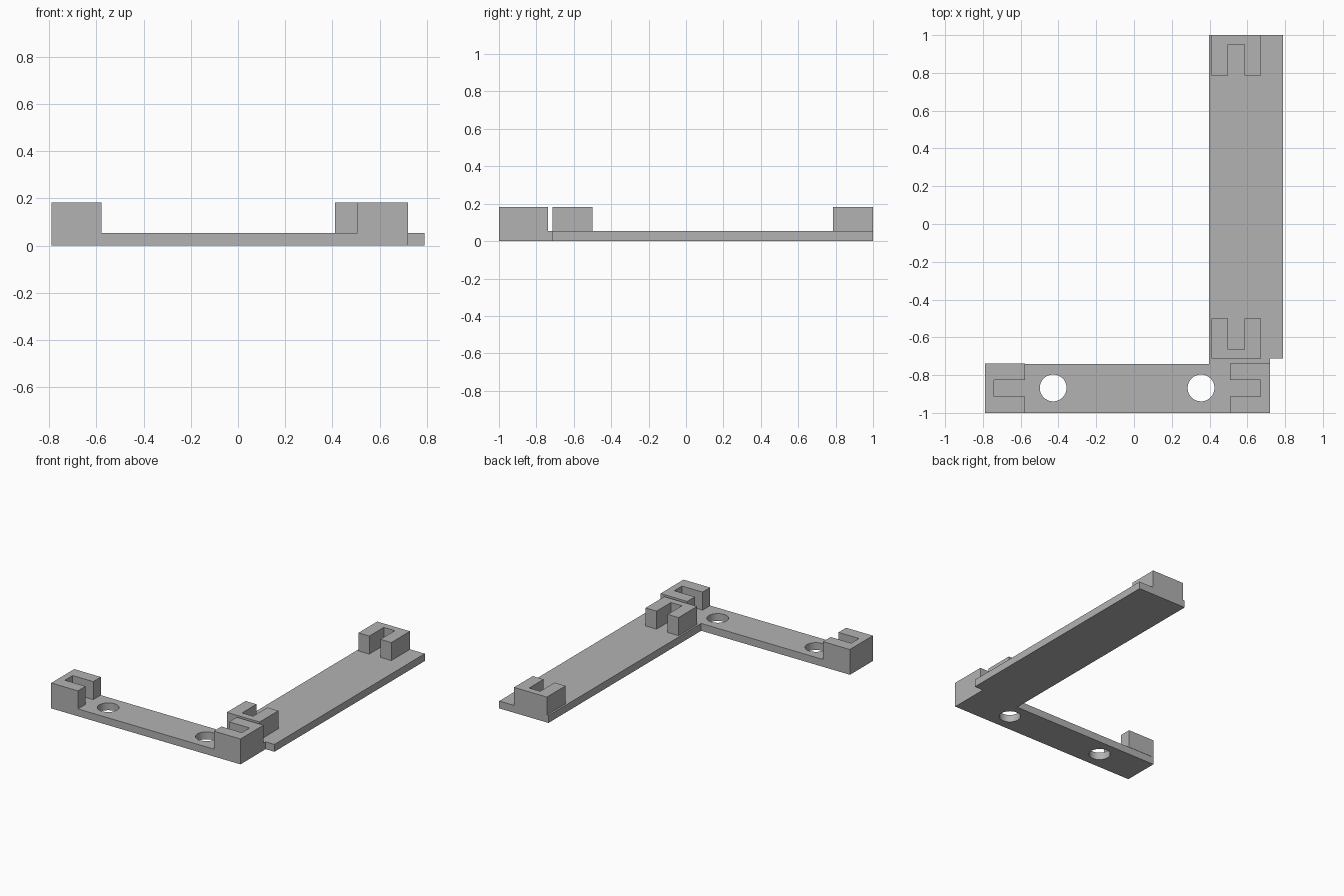
import bpy
import bmesh
import math

cube = bpy.data.objects.get("Cube")
if cube:
    bpy.data.objects.remove(cube, do_unlink=True)

grey = bpy.data.materials.new("plain grey")
grey.use_nodes = True
colour = (0.448, 0.448, 0.448, 1)
grey.diffuse_color = colour
grey.node_tree.nodes["Principled BSDF"].inputs["Base Color"].default_value = colour

BASE, TOP = 0.053, 0.183


def prism(name, outline, z0, z1):
    """Extrude a flat outline from z0 up to z1."""
    bm = bmesh.new()
    face = bm.faces.new([bm.verts.new((x, y, z0)) for x, y in outline])
    moved = bmesh.ops.extrude_face_region(bm, geom=[face])["geom"]
    verts = [v for v in moved if isinstance(v, bmesh.types.BMVert)]
    bmesh.ops.translate(bm, verts=verts, vec=(0, 0, z1 - z0))
    bmesh.ops.recalc_face_normals(bm, faces=bm.faces)
    mesh = bpy.data.meshes.new(name)
    bm.to_mesh(mesh)
    bm.free()
    mesh.materials.append(grey)
    obj = bpy.data.objects.new(name, mesh)
    bpy.context.collection.objects.link(obj)
    return obj


# L-shaped base plate: short arm along the front, long arm to the back
plate = prism("base_plate", [
    (-0.79, -1), (0.72, -1), (0.72, -0.713), (0.79, -0.713),
    (0.79, 1), (0.397, 1), (0.397, -0.74), (-0.79, -0.74)], 0, BASE)

# Two round screw holes through the short arm
for x in (-0.428, 0.355):
    bpy.ops.mesh.primitive_cylinder_add(
        vertices=48, radius=0.071, depth=0.4, location=(x, -0.868, 0))
    cutter = bpy.context.object
    cutter.name = "hole_cutter"
    cutter.hide_render = True
    cutter.data.materials.append(grey)
    cut = plate.modifiers.new("screw hole", 'BOOLEAN')
    cut.object = cutter
    cut.solver = 'EXACT'
    bpy.ops.object.select_all(action='DESELECT')
    plate.select_set(True)
    bpy.context.view_layer.objects.active = plate
    bpy.ops.object.modifier_apply(modifier=cut.name)
    bpy.data.objects.remove(cutter, do_unlink=True)
bpy.ops.object.shade_smooth_by_angle(angle=math.radians(30))


def clip(name, back, centre, angle):
    """U-shaped clip; its closed back is centred on the given point."""
    half, slot, wall, depth = 0.131, 0.044, 0.049, 0.213
    u = [(0, -half), (depth, -half), (depth, -slot), (wall, -slot),
         (wall, slot), (depth, slot), (depth, half), (0, half)]
    c, s = round(math.cos(angle)), round(math.sin(angle))
    outline = [(back + c * x - s * y, centre + s * x + c * y) for x, y in u]
    return prism(name, outline, BASE, TOP)


# Each pair of clips opens toward its partner along the arm
clip("short_arm_right_clip", -0.79, -0.869, 0)
clip("short_arm_left_clip", 0.72, -0.869, math.pi)
clip("long_arm_front_clip", 0.541, -0.713, math.pi / 2)
clip("long_arm_back_clip", 0.541, 1, -math.pi / 2)
